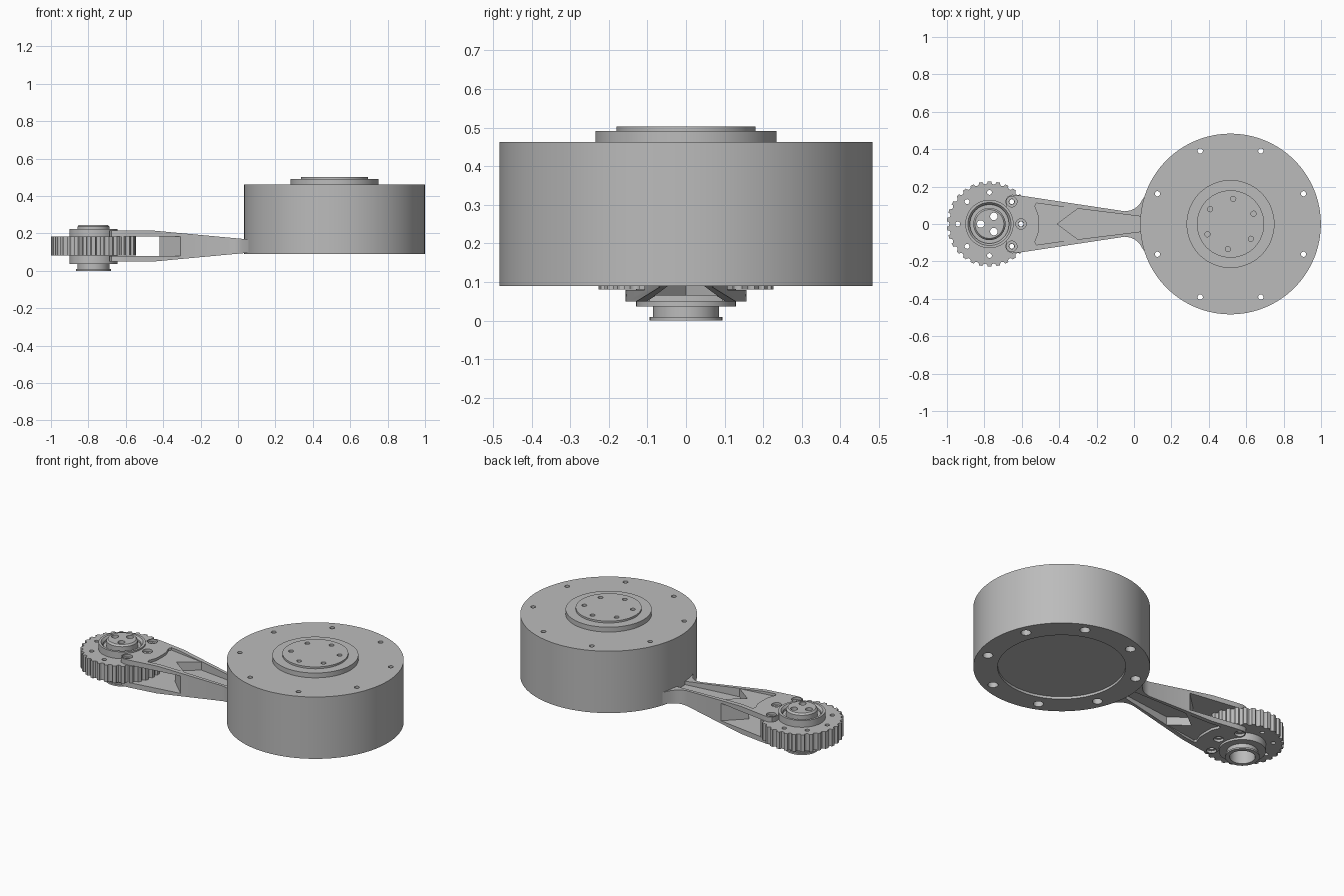
import bpy, bmesh, math
from mathutils import Matrix

if "Cube" in bpy.data.objects:
    bpy.data.objects.remove(bpy.data.objects["Cube"])

DRUM_X, GEAR_X, MID_Z = 0.516, -0.773, 0.1325

metal = bpy.data.materials.new("plain grey metal")
metal.use_nodes = True
GREY = (0.5, 0.5, 0.5, 1)
metal.diffuse_color = GREY
metal.node_tree.nodes["Principled BSDF"].inputs["Base Color"].default_value = GREY


def finish(bm, name):
    bmesh.ops.recalc_face_normals(bm, faces=bm.faces)
    mesh = bpy.data.meshes.new(name)
    bm.to_mesh(mesh)
    bm.free()
    mesh.materials.append(metal)
    obj = bpy.data.objects.new(name, mesh)
    bpy.context.collection.objects.link(obj)
    return obj


def prism(name, points, lo, hi, side=False):
    """Extrude an outline along z, or along y when side is set."""
    bm = bmesh.new()
    place = (lambda a, b: (a, lo, b)) if side else (lambda a, b: (a, b, lo))
    face = bm.faces.new([bm.verts.new(place(a, b)) for a, b in points])
    new = bmesh.ops.extrude_face_region(bm, geom=[face])["geom"]
    shift = (0, hi - lo, 0) if side else (0, 0, hi - lo)
    bmesh.ops.translate(bm, vec=shift, verts=[v for v in new if isinstance(v, bmesh.types.BMVert)])
    return finish(bm, name)


def lathe(name, profile, x, steps=96):
    """Revolve a radius/height profile about a vertical axis."""
    bm = bmesh.new()
    verts = [bm.verts.new((r, 0, z)) for r, z in profile]
    edges = [bm.edges.new(pair) for pair in zip(verts, verts[1:])]
    bmesh.ops.spin(bm, geom=verts + edges, axis=(0, 0, 1), cent=(0, 0, 0),
                   angle=math.tau, steps=steps)
    bmesh.ops.remove_doubles(bm, verts=bm.verts, dist=1e-5)
    bmesh.ops.translate(bm, vec=(x, 0, 0), verts=bm.verts)
    return finish(bm, name)


def drills(centres, radius, lo, hi, sides=24):
    bm = bmesh.new()
    for x, y in centres:
        bmesh.ops.create_cone(bm, cap_ends=True, segments=sides, radius1=radius, radius2=radius,
                              depth=hi - lo, matrix=Matrix.Translation((x, y, (lo + hi) / 2)))
    return finish(bm, "cutter")


def ring(x, radius, count, start=0):
    angles = [math.radians(start) + math.tau * i / count for i in range(count)]
    return [(x + radius * math.cos(a), radius * math.sin(a)) for a in angles]


def carve(obj, *cutters, operation='DIFFERENCE'):
    for cutter in cutters:
        cutter.hide_render = True
        mod = obj.modifiers.new("carve", 'BOOLEAN')
        mod.operation, mod.solver, mod.object = operation, 'EXACT', cutter
    graph = bpy.context.evaluated_depsgraph_get()
    mesh = bpy.data.meshes.new_from_object(obj.evaluated_get(graph))
    obj.modifiers.clear()
    obj.data = mesh
    for cutter in cutters:
        bpy.data.objects.remove(cutter)


def mirrored(half):
    """Close a half outline across y = 0."""
    return half + [(x, -y) for x, y in reversed(half) if y > 0]


def both(half, lo):
    """Matching cutters above and below the middle plane."""
    outline = mirrored(half)
    return [prism("cutter", outline, lo, 0.4),
            prism("cutter", outline, 2 * MID_Z - 0.4, 2 * MID_Z - lo)]


# Motor drum with stepped boss and underside recess
drum = lathe("motor_drum", [(0, .105), (.35, .105), (.35, .09), (.483, .09), (.483, .463),
                            (.235, .463), (.235, .492), (.18, .492), (.18, .503), (0, .503)],
             DRUM_X, 128)
bolts = ring(DRUM_X, .423, 8, 22.5)
carve(drum, drills(bolts, .014, 0, .6), drills(bolts, .028, 0, .13),
      drills(ring(DRUM_X, .135, 6, 24), .014, .47, .6))

# Forked arm: top outline intersected with side outline
flare = [(-.05, .068), (-.02, .072), (.005, .083), (.028, .104), (.055, .145), (.08, .145)]
arm = prism("forked_arm", mirrored([(-.685, .1), (-.687, .125), (-.677, .147), (-.652, .157),
                                    (-.6, .151)] + flare), 0, .3)
side = [(-.75, .215), (-.45, .215), (.1, .164)]
carve(arm, prism("cutter", side + [(x, 2 * MID_Z - z) for x, z in reversed(side)],
                 -.3, .3, side=True), operation='INTERSECT')
screws = ring(GEAR_X, .169, 8)
arm_screws = [screws[i] for i in (0, 1, 7)]
slot = prism("cutter", mirrored([(-.42, 0), (-.107, .3), (-.9, .3)]), .08, .185)
carve(arm, slot, drills([(GEAR_X, 0)], .129, -.1, .4, 64),
      *both([(-.51, 0), (-.512, .05), (-.53, .095), (-.522, .112), (-.3, .08)], .2),
      *both([(-.41, 0), (-.3, .082), (.07, .036)], .15),
      drills(arm_screws, .014, -.1, .4),
      drills(arm_screws, .028, .2, .4), drills(arm_screws, .028, -.1, .065))

# Toothed pulley wheel with round grooves
TEETH, RADIUS, GROOVE = 30, .227, .014
outline = []
for i in range(TEETH):
    turn = math.tau * i / TEETH
    for k in range(7):
        a = math.pi * k / 6
        r, t = RADIUS - GROOVE * math.sin(a), -GROOVE * math.cos(a)
        outline.append((GEAR_X + r * math.cos(turn) - t * math.sin(turn),
                        r * math.sin(turn) + t * math.cos(turn)))
gear = prism("toothed_wheel", outline, .081, .184)
carve(gear, drills([(GEAR_X, 0)], .11, 0, .4, 64), drills(screws, .013, 0, .4))

# Bearing hub with hollow lower shaft
hub = lathe("bearing_hub", [(0, .2), (.07, .2), (.07, 0), (.094, 0), (.094, .01), (.085, .01),
                            (.085, .037), (.129, .037), (.129, .225), (.115, .225), (.104, .212),
                            (.104, .2), (.086, .2), (.086, .236), (.077, .246), (0, .246)],
            GEAR_X, 64)
carve(hub, drills(ring(GEAR_X, .047, 3, 60), .02, .15, .4))

# Smooth round walls, crisp edges
for obj in (drum, arm, gear, hub):
    bpy.ops.object.select_all(action='DESELECT')
    obj.select_set(True)
    bpy.context.view_layer.objects.active = obj
    bpy.ops.object.shade_smooth_by_angle(angle=math.radians(30))
